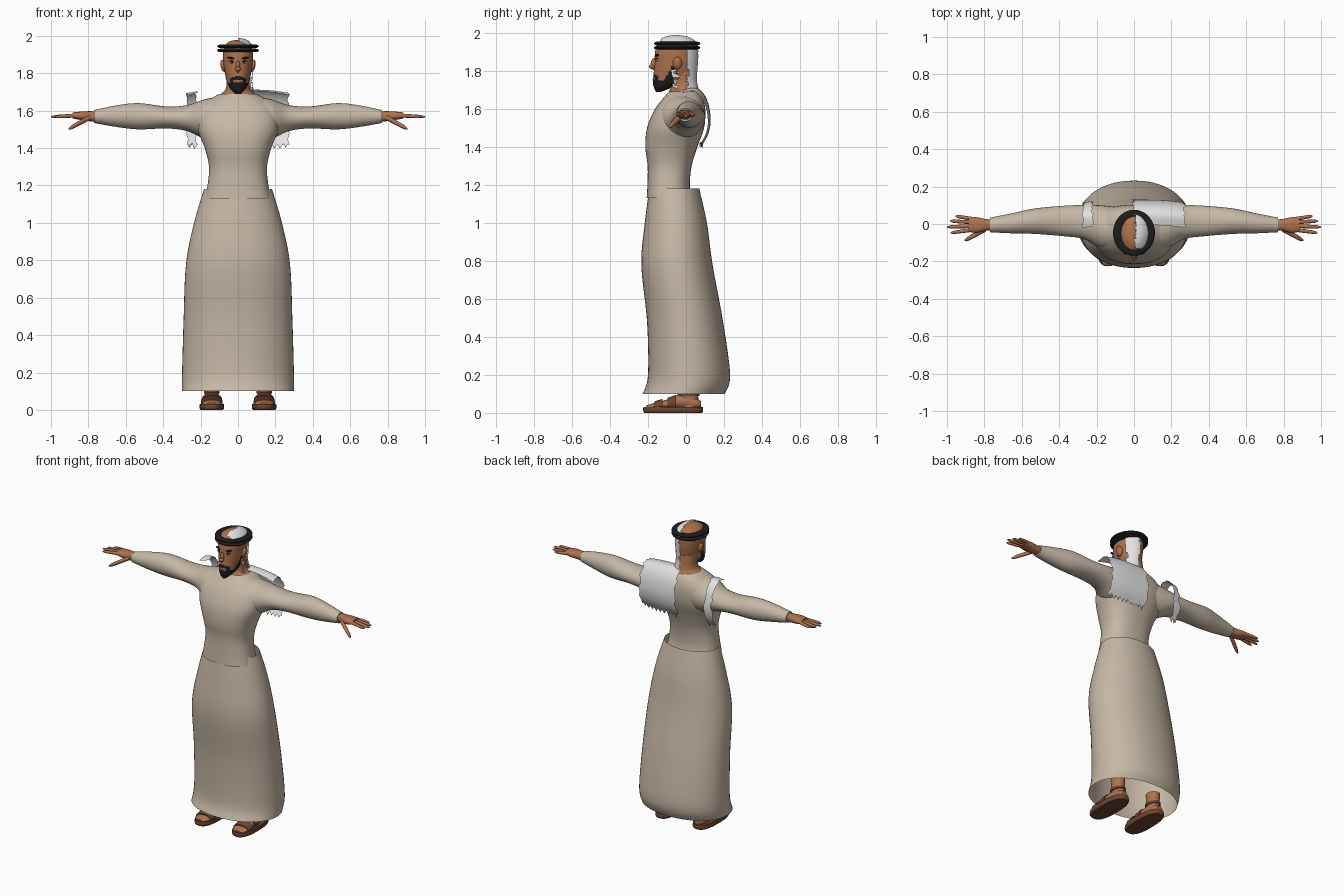
import bpy, bmesh, math, random
from mathutils import Matrix, Vector

random.seed(4)
if "Cube" in bpy.data.objects:
    bpy.data.objects.remove(bpy.data.objects["Cube"])


def material(name, r, g, b):
    m = bpy.data.materials.new(name)
    m.use_nodes = True
    m.diffuse_color = (r, g, b, 1)
    bsdf = next(n for n in m.node_tree.nodes if n.type == 'BSDF_PRINCIPLED')
    bsdf.inputs["Base Color"].default_value = (r, g, b, 1)
    bsdf.inputs["Roughness"].default_value = 0.8
    return m


ROBE = material("robe beige", 0.56, 0.48, 0.38)
SKIN = material("skin", 0.42, 0.17, 0.075)
BLACK = material("black", 0.012, 0.012, 0.013)
WHITE = material("cloth white", 0.76, 0.76, 0.76)
LEATHER = material("sandal leather", 0.15, 0.06, 0.03)


def finish(name, bm, mats, rule=None, mirror=False):
    """Turn a bmesh into a smooth object, optionally coloured by rule and mirrored."""
    bmesh.ops.recalc_face_normals(bm, faces=bm.faces)
    if rule:
        for f in bm.faces:
            f.material_index = rule(f.calc_center_median())
    mesh = bpy.data.meshes.new(name)
    bm.to_mesh(mesh)
    bm.free()
    ob = bpy.data.objects.new(name, mesh)
    bpy.context.collection.objects.link(ob)
    for m in mats:
        mesh.materials.append(m)
    bpy.ops.object.select_all(action='DESELECT')
    ob.select_set(True)
    bpy.context.view_layer.objects.active = ob
    bpy.ops.object.shade_smooth_by_angle(angle=math.radians(45))
    if mirror:
        ob.modifiers.new("mirror", 'MIRROR').use_mirror_merge = False
    return ob


def spline(keys, t):
    """Catmull-Rom through key tuples, t from 0 to 1."""
    s = t * (len(keys) - 1)
    i = min(int(s), len(keys) - 2)
    f = s - i
    a, b, c, d = (keys[max(0, min(len(keys) - 1, i + k))] for k in (-1, 0, 1, 2))
    return [q + 0.5 * f * (r - p + f * (2 * p - 5 * q + 4 * r - w + f * (3 * (q - r) + w - p)))
            for p, q, r, w in zip(a, b, c, d)]


def loft(name, keys, mats, axis='z', n=32, steps=24, power=2, caps=True,
         rule=None, keep=None, mirror=False):
    """Skin rounded rings; each key is (position, u min, u max, v min, v max)."""
    bm = bmesh.new()
    rings = []
    for j in range(steps + 1):
        p, u0, u1, v0, v1 = spline(keys, j / steps)
        ring = []
        for i in range(n):
            a = 2 * math.pi * i / n
            c, s = math.cos(a), math.sin(a)
            u = (u0 + u1) / 2 + (u1 - u0) / 2 * math.copysign(abs(c) ** (2 / power), c)
            v = (v0 + v1) / 2 + (v1 - v0) / 2 * math.copysign(abs(s) ** (2 / power), s)
            ring.append(bm.verts.new({'z': (u, v, p), 'x': (p, u, v), 'y': (u, p, v)}[axis]))
        rings.append(ring)
    for r, q in zip(rings, rings[1:]):
        for i in range(n):
            bm.faces.new((r[i], r[(i + 1) % n], q[(i + 1) % n], q[i]))
    if caps:
        bm.faces.new(rings[0])
        bm.faces.new(rings[-1])
    if keep:
        bad = [f for f in bm.faces if not keep(f.calc_center_median())]
        bmesh.ops.delete(bm, geom=bad, context='FACES')
    return finish(name, bm, mats, rule, mirror)


def sym(keys):
    """Expand (z, half width, y min, y max) to full keys."""
    return [(z, -w, w, a, b) for z, w, a, b in keys]


def ball(name, mat, loc, size, tilt=0, mirror=False):
    bm = bmesh.new()
    m = Matrix.Translation(loc) @ Matrix.Rotation(tilt, 4, 'Y') @ Matrix.Diagonal((*size, 1))
    bmesh.ops.create_uvsphere(bm, u_segments=20, v_segments=12, radius=1, matrix=m)
    return finish(name, bm, [mat], mirror=mirror)


# Robe: open skirt, torso and sleeves
loft("skirt", sym([(0.10, 0.30, -0.228, 0.205), (0.20, 0.299, -0.20, 0.232),
                   (0.48, 0.291, -0.205, 0.195), (0.78, 0.278, -0.235, 0.14),
                   (1.0, 0.235, -0.217, 0.11), (1.18, 0.182, -0.193, 0.07)]),
     [ROBE], n=56, steps=40, caps=False, power=2.1)
loft("torso", sym([(1.13, 0.178, -0.207, 0.03), (1.20, 0.163, -0.203, 0.02),
                   (1.30, 0.155, -0.202, 0.03), (1.40, 0.178, -0.214, 0.06),
                   (1.50, 0.215, -0.205, 0.095), (1.59, 0.215, -0.168, 0.102),
                   (1.65, 0.165, -0.125, 0.09), (1.69, 0.10, -0.09, 0.065)]),
     [ROBE], n=56, steps=42, power=2.4)
loft("sleeves", [(0.08, -0.15, 0.09, 1.43, 1.68), (0.18, -0.13, 0.10, 1.45, 1.66),
                 (0.27, -0.08, 0.102, 1.49, 1.63), (0.38, -0.065, 0.097, 1.505, 1.622),
                 (0.53, -0.053, 0.083, 1.50, 1.64), (0.65, -0.05, 0.058, 1.513, 1.628),
                 (0.77, -0.044, 0.034, 1.534, 1.603)],
     [ROBE], axis='x', steps=36, mirror=True)

# Hands with four fingers and a thumb
loft("palms", [(0.74, -0.035, 0.025, 1.545, 1.595), (0.79, -0.035, 0.026, 1.543, 1.597),
               (0.84, -0.047, 0.036, 1.55, 1.595), (0.885, -0.042, 0.036, 1.558, 1.59)],
     [SKIN], axis='x', n=20, steps=12, power=2.4, mirror=True)


def finger(name, start, end, r):
    a, b = Vector(start), Vector(end)
    keys = []
    for t, k in ((0, 1), (0.5, 0.95), (0.85, 0.8), (1, 0.25)):
        p = a.lerp(b, t)
        keys.append((p.x, p.y - r * k, p.y + r * k, p.z - r * k, p.z + r * k))
    loft(name, keys, [SKIN], axis='x', n=10, steps=9, mirror=True)


for name, y0, y1, tip in (("little", 0.027, 0.042, 0.955), ("ring", 0.009, 0.016, 0.985),
                          ("middle", -0.011, -0.016, 1.0), ("index", -0.031, -0.047, 0.98)):
    finger(name + "_fingers", (0.86, y0, 1.575), (tip, y1, 1.567), 0.0105)
finger("thumbs", (0.79, -0.025, 1.565), (0.905, -0.088, 1.503), 0.015)

# Neck and head, the beard coloured on the lower face
loft("neck", sym([(1.60, 0.12, -0.10, 0.06), (1.68, 0.10, -0.092, 0.07),
                  (1.715, 0.066, -0.082, 0.058), (1.80, 0.058, -0.085, 0.045)]),
     [SKIN], steps=16)
head = [(1.688, 0.012, -0.158, -0.135), (1.71, 0.036, -0.168, -0.08),
        (1.74, 0.053, -0.174, -0.01), (1.78, 0.066, -0.171, 0.035),
        (1.84, 0.076, -0.165, 0.05), (1.90, 0.08, -0.163, 0.054),
        (1.945, 0.072, -0.148, 0.045), (1.97, 0.045, -0.11, 0.01),
        (1.978, 0.008, -0.06, -0.04)]


def beard(c):
    chin = c.y < -0.065 and c.z < 1.748 + 1.8 * max(0, c.y + 0.115)
    moustache = abs(c.x) < 0.042 and c.y < -0.1 and 1.765 < c.z < 1.79 - 0.4 * abs(c.x)
    corners = 0.026 < abs(c.x) < 0.043 and c.y < -0.1 and c.z < 1.77
    return int(chin or moustache or corners)


loft("head", sym(head), [SKIN, BLACK], n=72, steps=72, rule=beard)
ball("nose", SKIN, (0, -0.168, 1.835), (0.012, 0.018, 0.032))
ball("nose_tip", SKIN, (0, -0.178, 1.822), (0.016, 0.017, 0.012))
ball("lips", SKIN, (0, -0.169, 1.752), (0.018, 0.008, 0.006))
ball("ears", SKIN, (0.079, -0.045, 1.84), (0.014, 0.024, 0.033), 0.2, mirror=True)
ball("eye_whites", WHITE, (0.032, -0.152, 1.858), (0.014, 0.006, 0.006), mirror=True)
ball("eye_pupils", BLACK, (0.032, -0.156, 1.858), (0.006, 0.004, 0.006), mirror=True)
ball("eyelids", BLACK, (0.032, -0.153, 1.865), (0.017, 0.007, 0.003), mirror=True)
ball("eyebrows", BLACK, (0.035, -0.151, 1.881), (0.024, 0.012, 0.005), -0.2, mirror=True)

# Doubled black head band
for level, z in (("lower", 1.922), ("upper", 1.944)):
    bm = bmesh.new()
    rings = [[bm.verts.new((math.cos(a) * (0.088 + 0.024 * math.cos(b)),
                            math.sin(a) * (0.099 + 0.024 * math.cos(b)) - 0.047,
                            z + 0.01 * math.sin(b)))
              for b in (math.tau * k / 10 for k in range(10))]
             for a in (math.tau * k / 48 for k in range(48))]
    for i in range(48):
        p, q = rings[i - 1], rings[i]
        for k in range(10):
            bm.faces.new((p[k - 1], q[k - 1], q[k], p[k]))
    finish(level + "_head_band", bm, [BLACK])


# Torn head cloth on the left and back of the head
def torn(c):
    n = random.uniform(-0.008, 0.008)
    crown = c.z > 1.95 and c.x > 0.005 + n and c.y > -0.13
    back = c.x > 0.004 + n and c.y > 0.005 + n
    cheek = c.x > 0 and -0.075 < c.y < -0.035 and 1.70 < c.z < 1.81 and random.random() < 0.6
    return crown or back or cheek


loft("head_cloth", sym([(1.69, 0.085, -0.12, 0.07), (1.75, 0.08, -0.14, 0.058),
                        (1.80, 0.081, -0.16, 0.06), (1.90, 0.088, -0.17, 0.065),
                        (1.95, 0.078, -0.155, 0.055), (1.98, 0.045, -0.11, 0.01),
                        (1.988, 0.008, -0.06, -0.04)]),
     [WHITE], n=48, steps=40, caps=False, keep=torn)


# Torn cloth pieces over the shoulders and upper back
def shoulder_cloth(name, x0, x1, nx):
    path = [(-0.005, 1.705), (0.06, 1.71), (0.11, 1.65), (0.13, 1.55), (0.118, 1.47), (0.085, 1.41)]
    bm = bmesh.new()
    ny = 20
    grid = []
    for j in range(ny + 1):
        y, z = spline(path, j / ny)
        row = []
        for i in range(nx + 1):
            x = x0 + (x1 - x0) * i / nx
            side = (abs(x) / 0.27) ** 3
            jag = random.uniform(-0.008, 0.008)
            edge_x = jag if i in (0, nx) else 0
            edge_z = 0.014 * (-1) ** i + jag if j == ny else 0
            row.append(bm.verts.new((x + edge_x, y - 0.015 * side,
                                     z - 0.022 * side * (1 - j / ny) + edge_z)))
        grid.append(row)
    for r, q in zip(grid, grid[1:]):
        for i in range(nx):
            bm.faces.new((r[i], r[i + 1], q[i + 1], q[i]))
    finish(name, bm, [WHITE])


shoulder_cloth("left_shoulder_cloth", -0.005, 0.27, 18)
shoulder_cloth("right_shoulder_cloth", -0.27, -0.222, 4)

# Feet in sandals
loft("ankles", [(0.03, 0.105, 0.175, -0.04, 0.07), (0.08, 0.105, 0.175, -0.04, 0.065),
                (0.12, 0.102, 0.178, -0.035, 0.06), (0.17, 0.098, 0.182, -0.035, 0.062)],
     [SKIN], n=20, steps=10, mirror=True)
loft("feet", [(-0.21, 0.115, 0.17, 0.02, 0.038), (-0.17, 0.09, 0.19, 0.02, 0.052),
              (-0.10, 0.092, 0.188, 0.02, 0.07), (-0.02, 0.10, 0.18, 0.02, 0.10),
              (0.05, 0.105, 0.175, 0.02, 0.08), (0.08, 0.12, 0.16, 0.025, 0.06)],
     [SKIN], axis='y', n=24, steps=20, mirror=True)
loft("sandal_soles", [(0.0, 0.08, 0.20, -0.218, 0.085), (0.012, 0.074, 0.206, -0.226, 0.09),
                      (0.032, 0.076, 0.204, -0.224, 0.088)],
     [LEATHER], n=36, steps=6, power=2.6, mirror=True)
for name, y, w, top in (("toe_straps", -0.145, 0.058, 0.066), ("instep_straps", -0.075, 0.055, 0.086)):
    loft(name, [(y - 0.022, 0.14 - w, 0.14 + w, 0.01, top - 0.006),
                (y + 0.022, 0.14 - w, 0.14 + w, 0.01, top + 0.008)],
         [LEATHER], axis='y', n=24, steps=2, mirror=True)
loft("ankle_straps", [(0.088, 0.099, 0.181, -0.046, 0.071), (0.104, 0.098, 0.182, -0.043, 0.069)],
     [LEATHER], n=24, steps=2, mirror=True)
